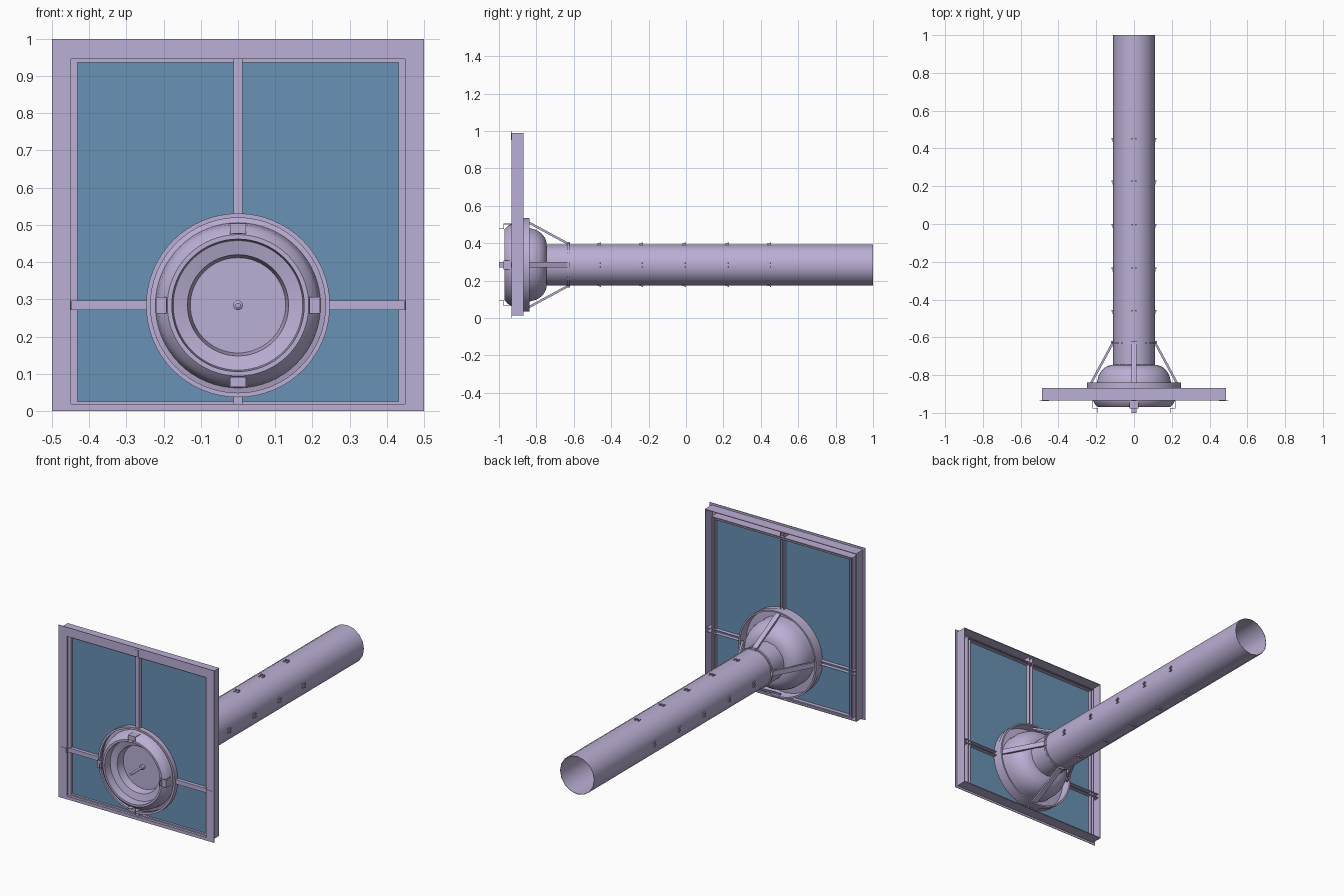
import bpy, bmesh, math
from mathutils import Matrix, Vector

if "Cube" in bpy.data.objects:
    bpy.data.objects.remove(bpy.data.objects["Cube"])

C = 0.284  # height of the lamp and duct axis


def material(name, col):
    m = bpy.data.materials.new(name)
    m.diffuse_color = (*col, 1)
    m.use_nodes = True
    m.node_tree.nodes["Principled BSDF"].inputs["Base Color"].default_value = m.diffuse_color
    return m


METAL = material("lilac_metal", (0.50, 0.43, 0.66))
GLASS = material("blue_glass", (0.14, 0.29, 0.46))


def finish(name, bm, mat=METAL, smooth=None):
    bmesh.ops.recalc_face_normals(bm, faces=bm.faces)
    me = bpy.data.meshes.new(name)
    bm.to_mesh(me)
    bm.free()
    me.materials.append(mat)
    ob = bpy.data.objects.new(name, me)
    bpy.context.collection.objects.link(ob)
    if smooth:
        bpy.ops.object.select_all(action='DESELECT')
        ob.select_set(True)
        bpy.context.view_layer.objects.active = ob
        bpy.ops.object.shade_smooth_by_angle(angle=math.radians(smooth))
    return ob


def box(bm, x0, x1, y0, y1, z0, z1, mat=None):
    m = Matrix.Translation(((x0 + x1) / 2, (y0 + y1) / 2, (z0 + z1) / 2))
    m = m @ Matrix.Diagonal((x1 - x0, y1 - y0, z1 - z0, 1))
    bmesh.ops.create_cube(bm, size=1, matrix=(mat or Matrix()) @ m)


def lathe(name, profile, segs=64, closed=False, smooth=35):
    """Revolve (radius, y) points about the duct axis."""
    bm = bmesh.new()
    rings = []
    for r, y in profile:
        if r == 0:
            rings.append([bm.verts.new((0, y, C))] * segs)
        else:
            rings.append([bm.verts.new((r * math.cos(a), y, C + r * math.sin(a)))
                          for a in (2 * math.pi * i / segs for i in range(segs))])
    pairs = list(zip(rings, rings[1:])) + ([(rings[-1], rings[0])] if closed else [])
    for a, b in pairs:
        for i in range(segs):
            j = (i + 1) % segs
            bm.faces.new(list(dict.fromkeys((a[i], a[j], b[j], b[i]))))
    return finish(name, bm, smooth=smooth)


def around(k):
    """Quarter-turn about the duct axis; local z = outward radius."""
    return Matrix.Translation((0, 0, C)) @ Matrix.Rotation(k * math.pi / 2, 4, 'Y')


def border(bm, xo, xi, zb0, zb1, zt0, zt1, y0, y1):
    """Rectangular picture-frame band."""
    for s in (-1, 1):
        a, b = sorted((s * xo, s * xi))
        box(bm, a, b, y0, y1, zb0, zt1)
    box(bm, -xi, xi, y0, y1, zb0, zb1)
    box(bm, -xi, xi, y0, y1, zt0, zt1)


# window frame: front flange, recessed inner lip, rear ribs
bm = bmesh.new()
border(bm, 0.5, 0.45, 0, 0.018, 0.947, 1.0, -0.934, -0.931)
border(bm, 0.452, 0.432, 0.012, 0.025, 0.937, 0.949, -0.918, -0.914)
border(bm, 0.487, 0.483, 0.012, 0.016, 0.984, 0.988, -0.931, -0.868)
border(bm, 0.453, 0.449, 0.016, 0.019, 0.946, 0.950, -0.931, -0.880)
border(bm, 0.435, 0.431, 0.022, 0.026, 0.936, 0.940, -0.918, -0.880)
finish("window_frame", bm)

# glass pane with a round opening for the lamp
bm = bmesh.new()
rect = [(-0.432, 0.025), (0.432, 0.025), (0.432, 0.938), (-0.432, 0.938)]
hole = [(0.238 * math.cos(t), C + 0.238 * math.sin(t))
        for t in (2 * math.pi * i / 64 for i in range(64))]
for loop in (rect, hole):
    vs = [bm.verts.new((x, -0.905, z)) for x, z in loop]
    for i, v in enumerate(vs):
        bm.edges.new((v, vs[i - 1]))
bmesh.ops.triangle_fill(bm, edges=bm.edges[:], use_beauty=True, use_dissolve=False,
                        normal=Vector((0, -1, 0)))
pane = finish("glass_pane", bm, GLASS)
mod = pane.modifiers.new("thickness", 'SOLIDIFY')
mod.thickness = 0.003

# glazing bars: channel sections from the ring to the frame
bm = bmesh.new()
for k, end in ((0, 0.704), (1, 0.487), (2, C - 0.012), (3, 0.487)):
    M = around(k)
    box(bm, -0.011, 0.011, -0.925, -0.921, 0.24, end - 0.04 if k != 2 else end, M)
    for s in (-1, 1):
        box(bm, s * 0.011 - 0.0015, s * 0.011 + 0.0015, -0.925, -0.880, 0.24, end, M)
    if k != 2:
        box(bm, -0.013, 0.013, -0.936, -0.932, end - 0.037, end, M)
finish("glazing_bars", bm)

# mounting ring around the lamp
lathe("mounting_ring", [(0.247, -0.932), (0.247, -0.868), (0.250, -0.868), (0.250, -0.838),
                        (0.241, -0.838), (0.241, -0.905), (0.235, -0.915), (0.235, -0.932)],
      closed=True)

# lamp body: front bezel, stepped dish, rear dome
lathe("front_bezel", [(0.241, -0.900), (0.222, -0.905), (0.217, -0.935), (0.208, -0.953),
                      (0.190, -0.970), (0.178, -0.970), (0.174, -0.925), (0.136, -0.915),
                      (0.128, -0.870), (0, -0.870)])
dome = [(0.241, -0.898), (0.197, -0.895), (0.197, -0.845)]
dome += [(0.108 + 0.087 * math.cos(t), -0.845 + 0.1 * math.sin(t))
         for t in (math.pi / 2 * i / 8 for i in range(1, 9))]
lathe("rear_dome", dome)

# centre pin with a small foot
lathe("centre_pin", [(0, -0.985), (0.007, -0.985), (0.007, -0.892), (0.013, -0.888),
                     (0.013, -0.870)], segs=16)

# four stepped clips holding the bezel
bm = bmesh.new()
for k in range(4):
    M = around(k)
    box(bm, -0.024, 0.024, -0.977, -0.930, 0.217, 0.220, M)
    box(bm, -0.022, 0.022, -0.977, -0.974, 0.192, 0.220, M)
    box(bm, -0.014, 0.014, -1.0, -0.974, 0.191, 0.194, M)
finish("bezel_clips", bm)

# long open duct
lathe("duct", [(0.110, -0.760), (0.110, 1.0), (0.108, 1.0), (0.108, -0.760)], segs=16,
      closed=True)
# collar where the struts meet the duct
lathe("strut_collar", [(0.109, -0.636), (0.115, -0.636), (0.115, -0.624), (0.109, -0.624)],
      segs=32, closed=True)

# four slanted struts
bm = bmesh.new()
p, q = Vector((0, -0.850, 0.236)), Vector((0, -0.628, 0.116))
d = q - p
tilt = Matrix.Translation((p + q) / 2) @ Matrix.Rotation(math.atan2(d.z, d.y), 4, 'X')
for k in range(4):
    M = around(k)
    box(bm, -0.014, 0.014, -d.length / 2, d.length / 2, -0.002, 0.002, M @ tilt)
    for s in (-1, 1):
        box(bm, s * 0.013 - 0.0015, s * 0.013 + 0.0015, -d.length / 2, d.length / 2,
            -0.010, 0.002, M @ tilt)
    box(bm, -0.014, 0.014, -0.640, -0.620, 0.106, 0.121, M)
finish("struts", bm)

# paired studs along the duct
bm = bmesh.new()
for y in (-0.465, -0.24, -0.01, 0.22, 0.445):
    for k in range(4):
        for s in (-1, 1):
            box(bm, s * 0.009 - 0.004, s * 0.009 + 0.004, y - 0.012, y + 0.010,
                0.104, 0.113, around(k))
            box(bm, s * 0.009 - 0.004, s * 0.009 + 0.004, y + 0.003, y + 0.010,
                0.112, 0.119, around(k))
finish("duct_studs", bm)
